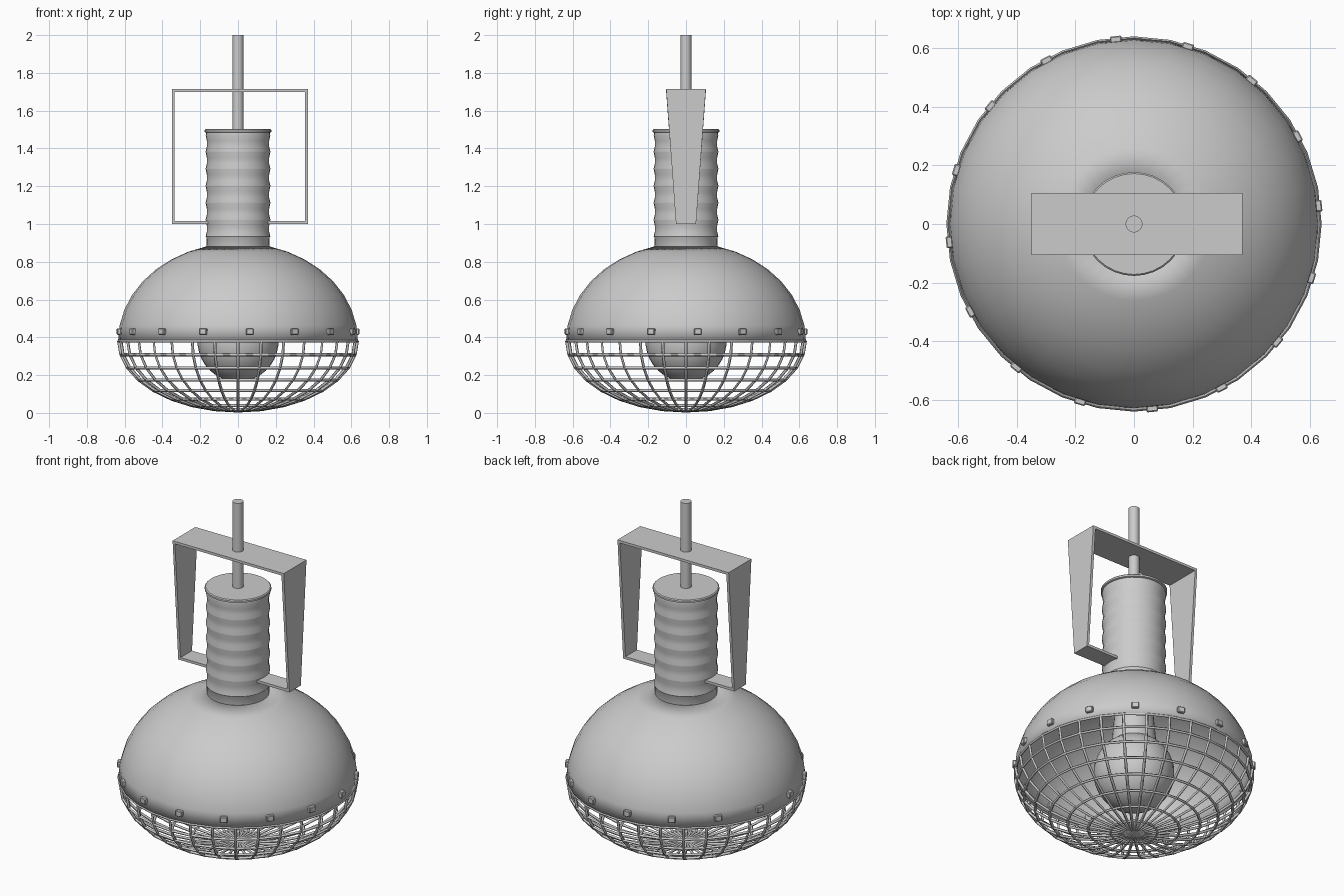
import bpy, bmesh
from math import sin, cos, pi, radians, sqrt
from mathutils import Matrix

if "Cube" in bpy.data.objects:
    bpy.data.objects.remove(bpy.data.objects["Cube"])

R, RIM_Z, SEG = 0.632, 0.38, 32


def finish(bm, name, smooth=True):
    bmesh.ops.recalc_face_normals(bm, faces=bm.faces)
    mesh = bpy.data.meshes.new(name)
    bm.to_mesh(mesh)
    bm.free()
    ob = bpy.data.objects.new(name, mesh)
    bpy.context.collection.objects.link(ob)
    if smooth:
        bpy.ops.object.select_all(action='DESELECT')
        ob.select_set(True)
        bpy.context.view_layer.objects.active = ob
        bpy.ops.object.shade_smooth_by_angle(angle=radians(35))
    return ob


def lathe(name, profile, caps=True, seg=SEG):
    """Revolve (radius, z) points about z, optionally closing both ends."""
    bm = bmesh.new()
    rings = [[bm.verts.new((r * cos(2 * pi * i / seg), r * sin(2 * pi * i / seg), z))
              for i in range(seg)] for r, z in profile]
    for a, b in zip(rings, rings[1:]):
        for i in range(seg):
            j = (i + 1) % seg
            bm.faces.new((a[i], a[j], b[j], b[i]))
    if caps:
        bm.faces.new(rings[0])
        bm.faces.new(rings[-1])
    return finish(bm, name)


# Dome shade: upper half ellipsoid, open at the rim and at the neck
steps = [radians(75.0 * i / 8) for i in range(9)]
dome = lathe("dome_shade", [((R + 0.003) * cos(t), RIM_Z + 0.52 * sin(t)) for t in steps],
             caps=False)
shell = dome.modifiers.new("thickness", 'SOLIDIFY')
shell.thickness = 0.008
shell.offset = -1

# Wire cage: meridians and rings of the lower half ellipsoid
curve = bpy.data.curves.new("wire_cage", 'CURVE')
curve.dimensions = '3D'
curve.bevel_depth = 0.008
curve.bevel_resolution = 0


def cage_point(k, i):
    t, a = k * pi / 16, 2 * pi * i / SEG
    return (R * cos(t) * cos(a), R * cos(t) * sin(a), RIM_Z - 0.37 * sin(t), 1)


def wire(points, cyclic):
    s = curve.splines.new('POLY')
    s.points.add(len(points) - 1)
    for p, co in zip(s.points, points):
        p.co = co
    s.use_cyclic_u = cyclic


for i in range(SEG):
    wire([cage_point(k, i) for k in range(9)], False)
for k in range(8):
    wire([cage_point(k, i) for i in range(SEG)], True)
bpy.context.collection.objects.link(bpy.data.objects.new("wire_cage", curve))

# Rim studs: sixteen small bevelled blocks
bm = bmesh.new()
for k in range(16):
    a = radians(-90 + 5.625 + 22.5 * k)
    m = (Matrix.Rotation(a, 4, 'Z') @ Matrix.Translation((0.63, 0, 0.43))
         @ Matrix.Diagonal((0.028, 0.04, 0.034, 1)))
    bmesh.ops.create_cube(bm, size=1, matrix=m)
bmesh.ops.bevel(bm, geom=bm.edges[:], offset=0.004, segments=1, affect='EDGES')
finish(bm, "rim_studs", smooth=False)

# Ribbed neck with shallow scalloped grooves
neck = [(0.165, 0.87), (0.168, 0.93)]
for k in range(6):
    z = 0.935 + 0.09 * k
    neck += [(0.171, z), (0.165, z + 0.025), (0.165, z + 0.055), (0.171, z + 0.085)]
neck += [(0.168, 1.488)]
lathe("ribbed_neck", neck)
lathe("neck_cap", [(0.168, 1.483), (0.177, 1.487), (0.177, 1.497), (0.172, 1.502)])

# Hanging rod
lathe("hanging_rod", [(0.029, 1.49), (0.029, 2.0)], seg=16)

# Bulb: round globe blending into a tapering socket
bulb = [(0.215 * sin(t), 0.38 - 0.215 * cos(t))
        for t in [radians(2 + 144 * i / 14) for i in range(15)]]
lathe("bulb", bulb + [(0.118, 0.575), (0.105, 0.72), (0.105, 0.88)])

# Bracket: a flat strap swept round a rectangular path, wider at the top
path = [(0.15, 1.0, 0.053), (0.36, 1.0, 0.053), (0.36, 1.715, 0.105)]
inner = [(0.15, 1.015, 0.053), (0.345, 1.015, 0.053), (0.345, 1.70, 0.105)]
outer = path + [(-x, z, w) for x, z, w in reversed(path)]
inner = inner + [(-x, z, w) for x, z, w in reversed(inner)]
bm = bmesh.new()
sections = []
for (xo, zo, w), (xi, zi, _) in zip(outer, inner):
    sections.append([bm.verts.new((x + 0.01, y, z)) for x, y, z in
                     ((xo, -w, zo), (xo, w, zo), (xi, w, zi), (xi, -w, zi))])
for a, b in zip(sections, sections[1:]):
    for i in range(4):
        j = (i + 1) % 4
        bm.faces.new((a[i], a[j], b[j], b[i]))
bm.faces.new(sections[0])
bm.faces.new(sections[-1])
finish(bm, "bracket", smooth=False)
